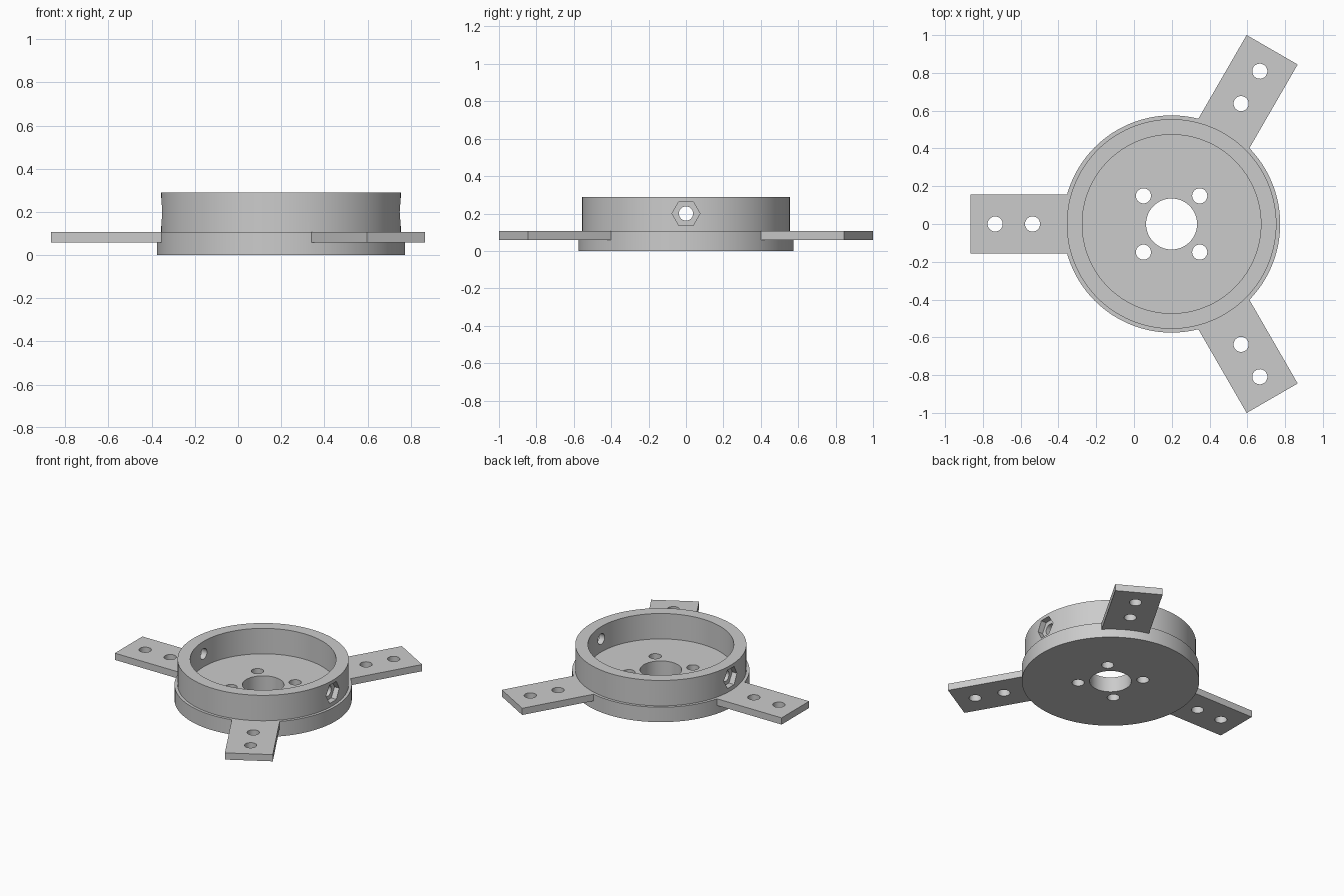
import bpy, bmesh
from math import radians, pi
from mathutils import Matrix, Vector

cube = bpy.data.objects.get("Cube")
if cube:
    bpy.data.objects.remove(cube, do_unlink=True)

CENTRE = Matrix.Translation((0.199, 0, 0))   # hub axis
FLOOR, TOP = 0.107, 0.289                    # plate top and wall top
ARM_ANGLES = (60, 180, 300)


def make_object(name, bm):
    bmesh.ops.recalc_face_normals(bm, faces=bm.faces)
    mesh = bpy.data.meshes.new(name)
    bm.to_mesh(mesh)
    bm.free()
    obj = bpy.data.objects.new(name, mesh)
    bpy.context.collection.objects.link(obj)
    return obj


def lathe(name, profile, steps):
    bm = bmesh.new()
    verts = [bm.verts.new((r, 0, z)) for r, z in profile]
    edges = [bm.edges.new((v, verts[i - 1])) for i, v in enumerate(verts)]
    bmesh.ops.spin(bm, geom=verts + edges, axis=(0, 0, 1), cent=(0, 0, 0),
                   angle=2 * pi, steps=steps, use_merge=True)
    bmesh.ops.remove_doubles(bm, verts=bm.verts, dist=1e-5)
    bmesh.ops.transform(bm, matrix=CENTRE, verts=bm.verts)
    return make_object(name, bm)


def box(name, low, high, matrix):
    low, high = Vector(low), Vector(high)
    bm = bmesh.new()
    bmesh.ops.create_cube(bm, size=1, matrix=matrix @ Matrix.Translation((low + high) / 2)
                          @ Matrix.Diagonal((*(high - low), 1)))
    return make_object(name, bm)


def cylinder(name, radius, depth, sides, matrix):
    bm = bmesh.new()
    bmesh.ops.create_cone(bm, cap_ends=True, segments=sides, radius1=radius,
                          radius2=radius, depth=depth, matrix=matrix)
    return make_object(name, bm)


def combine(target, tool, operation):
    mod = target.modifiers.new(operation.title(), 'BOOLEAN')
    mod.operation, mod.solver, mod.object = operation, 'EXACT', tool
    bpy.context.view_layer.objects.active = target
    bpy.ops.object.modifier_apply(modifier=mod.name)
    bpy.data.objects.remove(tool, do_unlink=True)


# Round body: plate with centre bore and raised wall
body = lathe("mounting_hub", [
    (0.135, 0), (0.575, 0), (0.575, FLOOR), (0.555, FLOOR),
    (0.555, TOP), (0.473, TOP), (0.473, FLOOR), (0.135, FLOOR)], 128)

# Three flat arms, each with two bolt holes
spins = [CENTRE @ Matrix.Rotation(radians(a), 4, 'Z') for a in ARM_ANGLES]
for spin in spins:
    combine(body, box("arm", (0.5, -0.156, 0.059), (1.065, 0.156, FLOOR), spin), 'UNION')
holes = [spin @ Matrix.Translation((r, 0, 0)) for spin in spins for r in (0.736, 0.934)]

# Four bolt holes around the bore
holes += [CENTRE @ Matrix.Translation((x, y, 0)) for x in (-0.149, 0.149) for y in (-0.149, 0.149)]
for place in holes:
    combine(body, cylinder("bolt_hole", 0.04, 0.5, 32, place), 'DIFFERENCE')

# Cross hole through the wall, with a hexagonal nut pocket on each side
side = CENTRE @ Matrix.Translation((0, 0, 0.2))
along_x = Matrix.Rotation(pi / 2, 4, 'Y')
combine(body, cylinder("cross_hole", 0.038, 1.4, 32, side @ along_x), 'DIFFERENCE')
for s in (-1, 1):
    # Hexagon corners point along y
    pocket = cylinder("nut_pocket", 0.075, 0.1, 6,
                      side @ Matrix.Translation((s * 0.563, 0, 0)) @ along_x)
    combine(body, pocket, 'DIFFERENCE')

# Plain grey material
grey = bpy.data.materials.new("grey")
grey.use_nodes = True
colour = (0.6, 0.6, 0.6, 1)
grey.diffuse_color = colour
grey.node_tree.nodes["Principled BSDF"].inputs["Base Color"].default_value = colour
body.data.materials.clear()
body.data.materials.append(grey)

# Smooth round surfaces, sharp edges
bpy.ops.object.select_all(action='DESELECT')
body.select_set(True)
bpy.context.view_layer.objects.active = body
bpy.ops.object.shade_smooth_by_angle(angle=radians(30))
